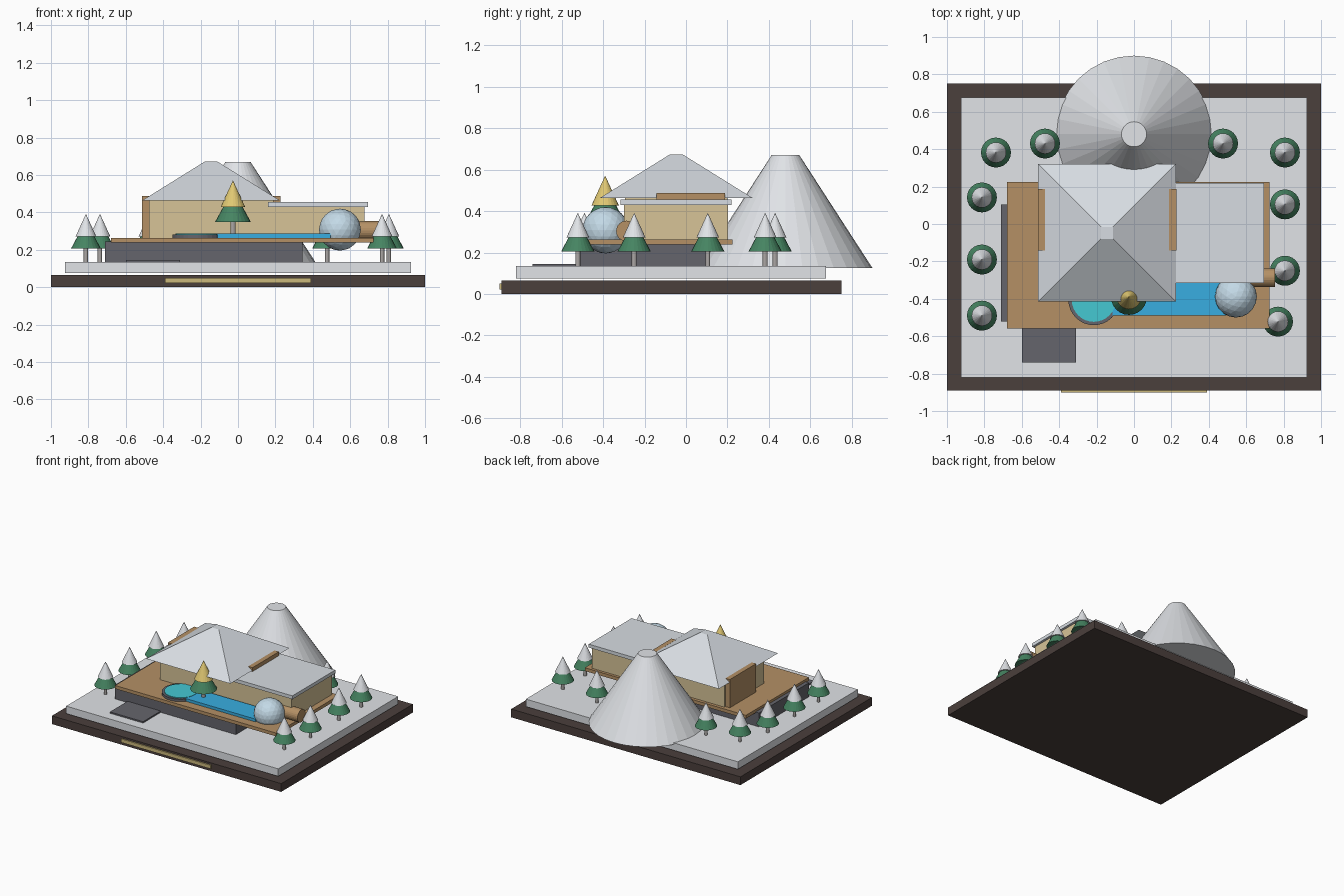
import bpy
from math import pi


def mat(name, r, g, b):
    m = bpy.data.materials.new(name)
    m.diffuse_color = (r, g, b, 1)
    return m


WOOD = mat("wood", 0.46, 0.28, 0.13)
DARK = mat("dark_base", 0.07, 0.05, 0.045)
BRASS = mat("brass", 0.60, 0.48, 0.20)
SNOW = mat("snow", 0.75, 0.77, 0.80)
STONE = mat("stone", 0.13, 0.13, 0.15)
CREAM = mat("cream", 0.68, 0.55, 0.31)
ROOF = mat("roof_snow", 0.68, 0.72, 0.76)
WATER = mat("pool_water", 0.04, 0.42, 0.75)
WARM = mat("tub_water", 0.06, 0.58, 0.65)
GREEN = mat("needles", 0.06, 0.23, 0.12)
GOLD = mat("gold", 0.75, 0.58, 0.17)
BARK = mat("bark", 0.40, 0.38, 0.37)
ICE = mat("ice", 0.55, 0.70, 0.80)


def finish(name, m):
    o = bpy.context.object
    o.name = name
    o.data.materials.append(m)
    return o


def box(name, x0, x1, y0, y1, z0, z1, m):
    bpy.ops.mesh.primitive_cube_add(size=1, location=((x0 + x1) / 2, (y0 + y1) / 2, (z0 + z1) / 2))
    o = finish(name, m)
    o.scale = (x1 - x0, y1 - y0, z1 - z0)
    return o


def cone(name, x, y, z0, z1, r0, r1, m, sides=24, rot=(0, 0, 0)):
    bpy.ops.mesh.primitive_cone_add(vertices=sides, radius1=r0, radius2=r1, depth=z1 - z0,
                                    location=(x, y, (z0 + z1) / 2), rotation=rot)
    return finish(name, m)


def tree(name, x, y, z, s, tip):
    cone(name + "_trunk", x, y, z, z + 0.09 * s, 0.012 * s, 0.012 * s, BARK, 12)
    cone(name + "_needles", x, y, z + 0.072 * s, z + 0.20 * s, 0.08 * s, 0.012, GREEN)
    cone(name + "_tip", x, y, z + 0.138 * s, z + 0.258 * s, 0.055 * s, 0, tip)


# Display base, plaque and snowy ground
box("display_base", -1, 1, -0.89, 0.75, 0, 0.065, DARK)
box("front_plaque", -0.39, 0.39, -0.90, -0.88, 0.022, 0.05, BRASS)
box("snow_ground", -0.925, 0.925, -0.82, 0.675, 0.076, 0.135, SNOW)

# Mountain behind the house
cone("mountain", 0, 0.48, 0.125, 0.67, 0.42, 0.067, SNOW, 32)

# Stone foundation, entry slab and timber deck
box("foundation", -0.71, 0.345, -0.52, 0.105, 0.13, 0.245, STONE)
box("entry_slab", -0.60, -0.31, -0.74, -0.50, 0.13, 0.146, STONE)
box("deck", -0.68, 0.725, -0.56, 0.225, 0.238, 0.264, WOOD)

# House with hipped roof, side panels and flat-roofed wing
box("main_walls", -0.475, 0.19, -0.295, 0.20, 0.26, 0.464, CREAM)
cone("hip_roof", -0.144, -0.047, 0.464, 0.673, 0.368 * 2 ** 0.5, 0.032 * 2 ** 0.5, ROOF, 4, (0, 0, pi / 4))
for side, x in (("left", -0.513), ("right", 0.188)):
    box(side + "_wood_panel", x, x + 0.038, -0.142, 0.187, 0.26, 0.487, WOOD)
box("wing_walls", 0.175, 0.677, -0.30, 0.203, 0.26, 0.43, CREAM)
box("wing_roof", 0.16, 0.695, -0.315, 0.22, 0.429, 0.456, ROOF)

# Pool and round hot tub
box("pool", -0.115, 0.495, -0.49, -0.31, 0.255, 0.286, WATER)
cone("tub_rim", -0.215, -0.405, 0.25, 0.283, 0.136, 0.136, STONE, 32)
cone("tub_water", -0.215, -0.405, 0.26, 0.288, 0.118, 0.118, WARM, 32)

# Faceted ice globe and wooden barrel
bpy.ops.mesh.primitive_ico_sphere_add(subdivisions=3, radius=0.112, location=(0.545, -0.388, 0.308))
finish("ice_globe", ICE)
bpy.ops.mesh.primitive_cylinder_add(vertices=24, radius=0.05, depth=0.175,
                                    location=(0.667, -0.287, 0.304), rotation=(0, pi / 2, 0))
finish("barrel", WOOD)

# Snow-capped trees around the plot and the golden one by the pool
spots = [(-0.738, 0.382), (-0.476, 0.43), (0.476, 0.43), (0.807, 0.382), (-0.813, 0.142),
         (0.807, 0.105), (-0.813, -0.19), (0.807, -0.25), (-0.813, -0.49), (0.77, -0.522)]
for i, (x, y) in enumerate(spots):
    tree(f"snow_tree_{i + 1}", x, y, 0.134, 1.0, SNOW)
tree("golden_tree", -0.027, -0.39, 0.262, 1.2, GOLD)
